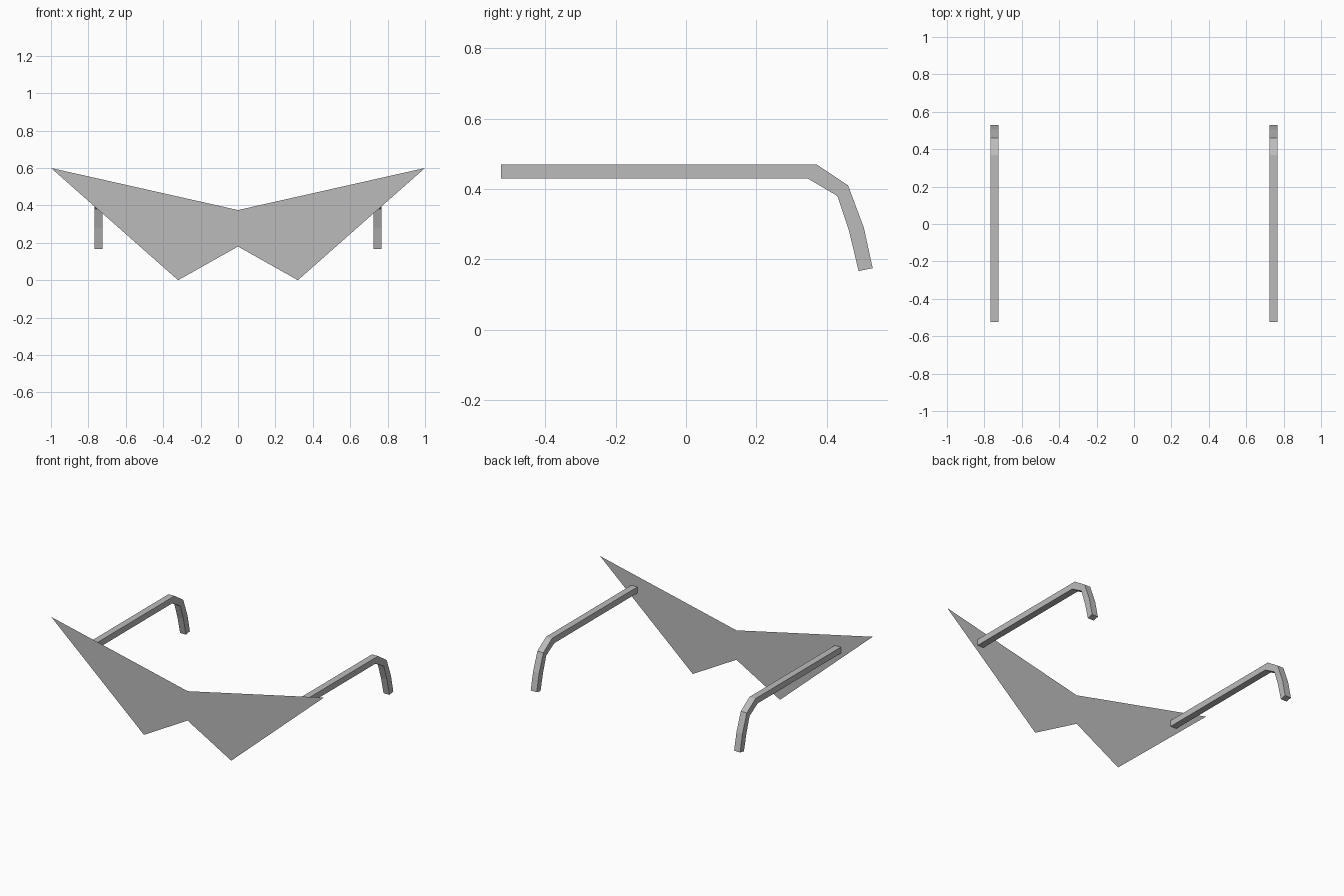
import bpy
import bmesh
from mathutils import Vector

cube = bpy.data.objects.get("Cube")
if cube:
    bpy.data.objects.remove(cube, do_unlink=True)

grey = bpy.data.materials.new("mid_grey")
grey.use_nodes = True
colour = (0.5, 0.5, 0.5, 1)
grey.diffuse_color = colour
grey.node_tree.nodes["Principled BSDF"].inputs["Base Color"].default_value = colour


def add_object(name, bm):
    mesh = bpy.data.meshes.new(name)
    bm.to_mesh(mesh)
    bm.free()
    mesh.materials.append(grey)
    obj = bpy.data.objects.new(name, mesh)
    bpy.context.collection.objects.link(obj)
    return obj


# Flat winged lens: two halves sharing the centre edge
LENS_Y = -0.528
bm = bmesh.new()
top = bm.verts.new((0, LENS_Y, 0.375))
bridge = bm.verts.new((0, LENS_Y, 0.18))
for side in (-1, 1):
    low = bm.verts.new((side * 0.32, LENS_Y, 0))
    tip = bm.verts.new((side, LENS_Y, 0.6))
    loop = [top, bridge, low, tip]
    bm.faces.new(loop if side > 0 else loop[::-1])
add_object("lens_plate", bm)

# Temple arms: side profile (y, z) with a hooked ear end, extruded across x
ARM = [(-0.525, 0.43), (0.345, 0.43), (0.43, 0.38), (0.463, 0.28), (0.49, 0.167),
       (0.53, 0.175), (0.505, 0.29), (0.46, 0.41), (0.37, 0.47), (-0.525, 0.47)]
ARM_WIDTH = 0.044
for name, x in (("left_arm", 0.746), ("right_arm", -0.746)):
    bm = bmesh.new()
    face = bm.faces.new([bm.verts.new((x - ARM_WIDTH / 2, y, z)) for y, z in ARM])
    grown = bmesh.ops.extrude_face_region(bm, geom=[face])["geom"]
    verts = [g for g in grown if isinstance(g, bmesh.types.BMVert)]
    bmesh.ops.translate(bm, vec=Vector((ARM_WIDTH, 0, 0)), verts=verts)
    bmesh.ops.recalc_face_normals(bm, faces=bm.faces)
    add_object(name, bm)
